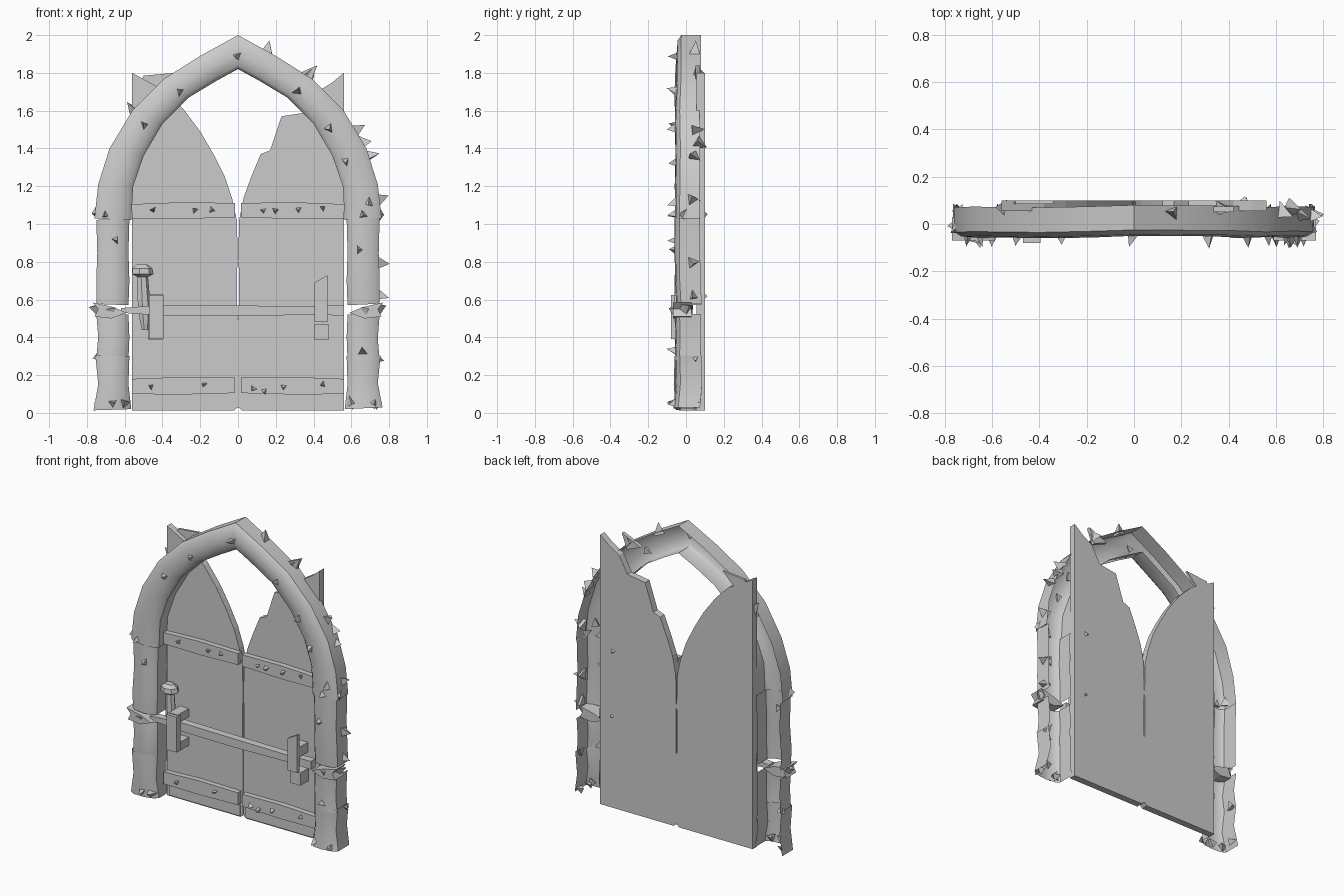
import bpy, bmesh, math, random
from mathutils import Vector

random.seed(4)
cube = bpy.data.objects.get("Cube")
if cube:
    bpy.data.objects.remove(cube)

stone = bpy.data.materials.new("worn_grey")
stone.use_nodes = True
GREY = (0.6, 0.6, 0.6, 1)
stone.diffuse_color = GREY
stone.node_tree.nodes["Principled BSDF"].inputs["Base Color"].default_value = GREY


def finish(name, bm, smooth=False):
    mesh = bpy.data.meshes.new(name)
    bm.to_mesh(mesh)
    bm.free()
    mesh.materials.append(stone)
    ob = bpy.data.objects.new(name, mesh)
    bpy.context.collection.objects.link(ob)
    if smooth:
        bpy.ops.object.select_all(action='DESELECT')
        ob.select_set(True)
        bpy.context.view_layer.objects.active = ob
        bpy.ops.object.shade_smooth_by_angle(angle=math.radians(40))
    return ob


def shell(name, rows, back=0.08, front=-0.055):
    """Open-backed rounded moulding; rows are (inner x, inner z, outer x, outer z)."""
    bm = bmesh.new()
    section = [(0, back), (0, front + .035), (.12, front + .012), (.45, front),
               (.85, front + .006), (1, front + .025), (1, back)]
    rings = []
    for xi, zi, xo, zo in rows:
        wob = random.uniform(-.006, .006)
        rings.append([bm.verts.new((xi + (xo - xi) * t, y + wob, zi + (zo - zi) * t))
                      for t, y in section])
    for a, b in zip(rings, rings[1:]):
        for i in range(len(section) - 1):
            bm.faces.new((a[i], a[i + 1], b[i + 1], b[i]))
    bmesh.ops.recalc_face_normals(bm, faces=bm.faces)
    return finish(name, bm, True)


def slab(name, outline, y0, y1):
    """Extrude an x-z outline between two depths."""
    bm = bmesh.new()
    face = bm.faces.new([bm.verts.new((x, y0, z)) for x, z in outline])
    new = bmesh.ops.extrude_face_region(bm, geom=[face])["geom"]
    bmesh.ops.translate(bm, vec=(0, y1 - y0, 0),
                        verts=[v for v in new if isinstance(v, bmesh.types.BMVert)])
    bmesh.ops.recalc_face_normals(bm, faces=bm.faces)
    return finish(name, bm)


def rect(x0, x1, z0, z1):
    return [(x0, z0), (x1, z0), (x1, z1), (x0, z1)]


def thorns(name, points, size, length, direction):
    """Crooked three-sided spikes growing from the given points."""
    bm = bmesh.new()
    for p in points:
        d = Vector(direction(p)).normalized()
        side = d.orthogonal().normalized()
        other = d.cross(side)
        spin = random.uniform(0, math.tau)
        base = []
        for k in range(3):
            a = spin + k * math.tau / 3
            r = size * random.uniform(.7, 1.2)
            base.append(bm.verts.new(Vector(p) - d * .012
                                     + (side * math.cos(a) + other * math.sin(a)) * r))
        lean = (side * random.uniform(-.5, .5) + other * random.uniform(-.5, .5)) * size
        tip = bm.verts.new(Vector(p) + d * length * random.uniform(.75, 1.1) + lean)
        bm.faces.new(base)
        for k in range(3):
            bm.faces.new((base[k], base[(k + 1) % 3], tip))
    bmesh.ops.recalc_face_normals(bm, faces=bm.faces)
    return finish(name, bm)


# Pointed arch
half = [(.565, 1.02, .76, 1.03), (.555, 1.2, .74, 1.21), (.5, 1.36, .68, 1.4),
        (.4, 1.53, .56, 1.6), (.26, 1.67, .39, 1.77), (.11, 1.76, .2, 1.89)]
arch = [(-a, b, -c, d) for a, b, c, d in half] + [(0, 1.82, 0, 2.0)] + half[::-1]
shell("pointed_arch", arch, .075)

# Columns: upper shaft, lower shaft and flared foot on both sides
for side, s in (("right", -1), ("left", 1)):
    def column(part, spans, **kw):
        shell(f"{side}_column_{part}",
              [(s * a, z, s * b, z + random.uniform(-.01, .01)) for a, b, z in spans], **kw)
    column("upper", [(.575, .75, 1.03), (.58, .745, .85), (.575, .75, .7), (.58, .75, .57)])
    column("lower", [(.58, .75, .52), (.575, .74, .4), (.58, .75, .28)])
    column("foot", [(.575, .755, .3), (.58, .74, .15), (.565, .765, .02)], front=-.06)
    # Rough joint between the shafts
    slab(f"{side}_column_joint", [(s * x, z) for x, z in
         ((.59, .53), (.67, .5), (.76, .51), (.74, .55), (.77, .585), (.66, .56))], -.07, .03)
    thorns(f"{side}_joint_thorns",
           [(s * .75, 0, .55), (s * .68, -.06, .54), (s * .75, -.02, 1.06), (s * .74, .05, .3)],
           .045, .035, lambda p: (p[0], -.5 if p[1] < 0 else .1, 0))

# Two door leaves with sweeping tops
sweep = [(.56, 1.8), (.47, 1.75), (.38, 1.7), (.29, 1.61), (.2, 1.49), (.13, 1.37),
         (.07, 1.25), (.03, 1.13), (.006, 1.02)]
broken = [(.56, 1.8), (.5, 1.75), (.42, 1.7), (.36, 1.59), (.23, 1.57), (.17, 1.39),
          (.12, 1.37), (.07, 1.25), (.03, 1.14), (.006, 1.02)]
for side, s, top in (("right", -1, sweep), ("left", 1, broken)):
    edge = [(.001, .8), (.004, .77), (.004, .52), (.001, .49), (.001, .03), (.02, .012)]
    slab(f"{side}_door", [(s * x, z) for x, z in top + edge + [(.56, .012)]], .055, .1)
    # Iron bands across the door
    for where, z0, z1 in (("upper", 1.03, 1.115), ("lower", .1, .19)):
        slab(f"{side}_{where}_band", [(s * x, z) for x, z in
             ((.015, z0 + .005), (.3, z0 - .003), (.56, z0), (.56, z1 - .01), (.3, z1),
              (.015, z1 - .004))], .02, .06)
    slab(f"{side}_bottom_rail", rect(s * .02, s * .54, .02, .09), .048, .06)

# Crossbar and the brackets that hold it
slab("crossbar", [(-.62, .53), (-.4, .515), (0, .512), (.4, .52), (.56, .515),
                  (.56, .57), (.4, .565), (0, .568), (-.4, .572), (-.62, .555)], -.035, .015)
slab("right_bracket", rect(-.47, -.395, .39, .625), -.08, -.04)
slab("right_bracket_foot", rect(-.475, -.4, .385, .44), -.06, .056)
slab("right_bracket_head", rect(-.465, -.4, .575, .63), -.06, .056)
slab("left_bracket", [(.405, .48), (.475, .48), (.475, .73), (.405, .69)], -.06, -.035)
slab("left_bracket_foot", rect(.405, .48, .385, .47), -.03, .056)
slab("left_bracket_head", rect(.41, .475, .575, .64), -.05, .056)

# Mushroom-headed latch pin
bm = bmesh.new()
ring = []
for r, z in ((.02, .44), (.03, .5), (.035, .58), (.03, .72), (.06, .735), (.055, .765), (.03, .785)):
    ring.append([bm.verts.new((-.5 + r * math.cos(k * math.tau / 7) - (z - .6) * .05,
                               .01 + r * .8 * math.sin(k * math.tau / 7), z)) for k in range(7)])
for a, b in zip(ring, ring[1:]):
    for k in range(7):
        bm.faces.new((a[k], a[(k + 1) % 7], b[(k + 1) % 7], b[k]))
bm.faces.new(ring[0])
bm.faces.new(ring[-1])
bmesh.ops.recalc_face_normals(bm, faces=bm.faces)
finish("latch_pin", bm)

# Thorns on the front of the frame
front = lambda p: (0, -1, 0)
thorns("frame_thorns", [(x, -.05, z) for x, z in (
    (0, 1.89), (-.31, 1.7), (-.49, 1.52), (.32, 1.7), (.48, 1.51), (.57, 1.34), (.66, 1.05),
    (.69, 1.12), (.65, .86), (.66, .32), (.6, .06), (.72, .06), (-.65, .92), (-.67, .05),
    (-.6, .05), (-.7, 1.05))], .034, .05, front)

# Small thorns on the bands and door
thorns("band_thorns", [(x, .02, z) for x, z in (
    (-.45, 1.07), (-.23, 1.07), (-.14, 1.07), (.13, 1.07), (.2, 1.07), (.32, 1.08), (.45, 1.08),
    (-.46, .14), (-.18, .15), (.08, .13), (.14, .12), (.24, .14), (.45, .15))], .025, .03, front)
thorns("door_back_thorns", [(.47, .1, 1.05), (.47, .1, .62)], .03, .015, lambda p: (0, 1, 0))

# Splinters along the outer edge of the arch and columns
outward = lambda p: (p[0], 0, (p[2] - 1) * .5 if p[2] > 1 else 0)
thorns("edge_splinters", [(x, y, z) for x, y, z in (
    (.17, .05, 1.9), (.37, .07, 1.79), (.63, .05, 1.5), (.66, .07, 1.43), (.7, .05, 1.36),
    (.74, .03, 1.12), (.74, .03, .8), (.74, .04, .62), (-.56, .07, 1.6))], .045, .06, outward)
thorns("foot_splinters", [(s * x, y, .045) for s in (-1, 1) for x, y in (
    (.6, -.03), (.73, -.03), (.74, .05))], .028, .03, lambda p: (0, 0, -1))

# Chips lodged behind the arch shoulder
slab("right_shoulder_chip", [(-.5, 1.785), (-.34, 1.8), (-.42, 1.72), (-.52, 1.74)], .085, .1)
slab("left_shoulder_chip", [(.28, 1.78), (.42, 1.84), (.38, 1.74)], .05, .075)
